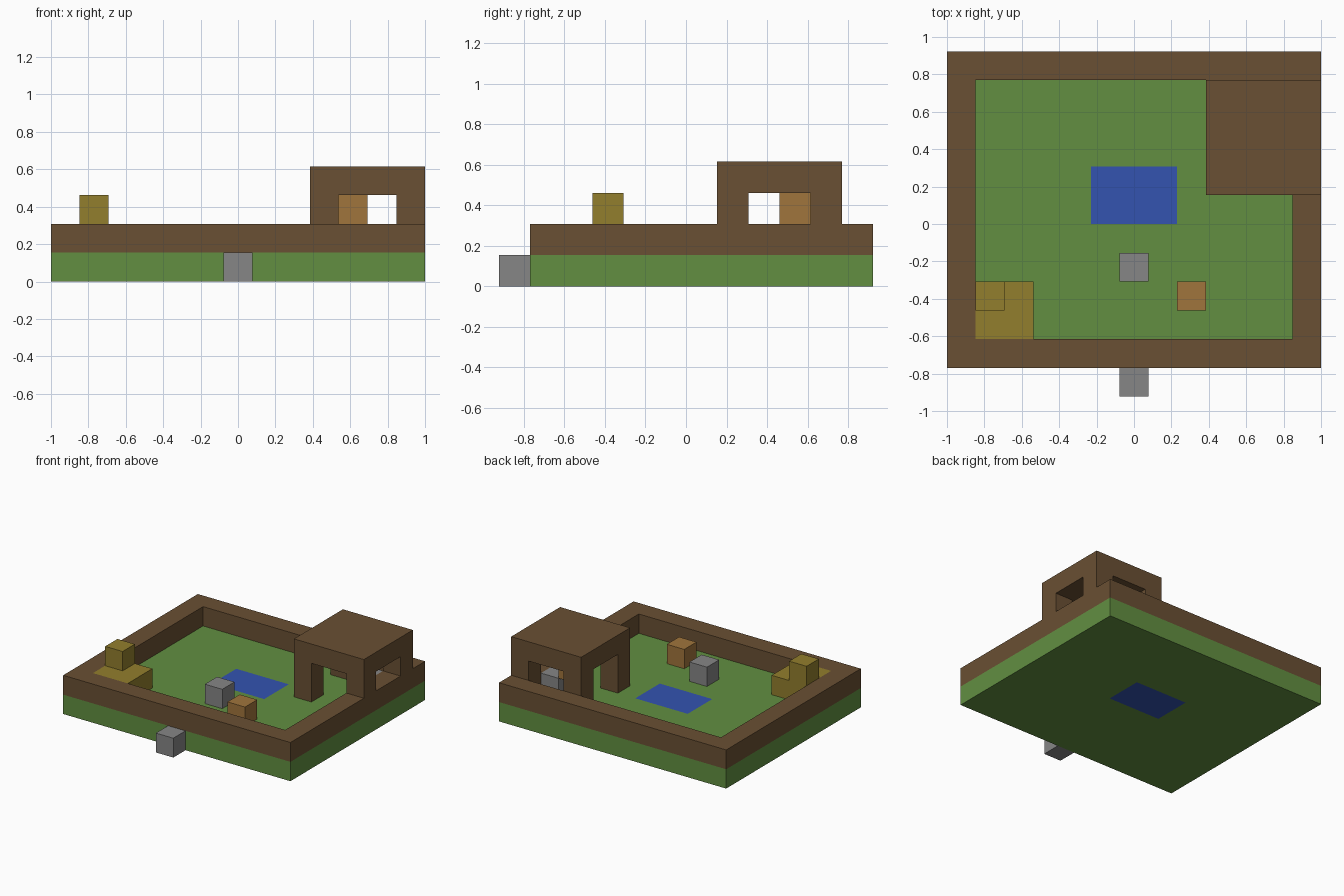
import bpy
import bmesh
from itertools import product
from mathutils import Vector

if "Cube" in bpy.data.objects:
    bpy.data.objects.remove(bpy.data.objects["Cube"], do_unlink=True)

# The whole scene sits on a block grid, 13 wide and 12 deep
U = 2 / 13
ORIGIN = Vector((6.5, 6, 0))


def material(name, r, g, b):
    m = bpy.data.materials.new(name)
    m.use_nodes = True
    m.diffuse_color = (r, g, b, 1)
    m.node_tree.nodes["Principled BSDF"].inputs["Base Color"].default_value = (r, g, b, 1)
    return m


GRASS = material("grass green", 0.122, 0.275, 0.053)
WATER = material("water blue", 0.033, 0.087, 0.434)
EARTH = material("earth brown", 0.144, 0.080, 0.033)
STONE = material("stone grey", 0.238, 0.238, 0.238)
CLAY = material("clay orange", 0.352, 0.178, 0.045)
STRAW = material("straw yellow", 0.288, 0.209, 0.026)


def block(lo, hi):
    """Set of grid cells from corner lo up to corner hi."""
    return set(product(*(range(a, b) for a, b in zip(lo, hi))))


def build(name, cells, *mats, rule=None):
    """Skin a set of cells with outer faces only."""
    bm = bmesh.new()
    for cell in cells:
        for axis, side in product(range(3), (0, 1)):
            near = list(cell)
            near[axis] += 2 * side - 1
            if tuple(near) in cells:
                continue
            u, v = (axis + 1) % 3, (axis + 2) % 3
            corners = []
            for du, dv in ((0, 0), (1, 0), (1, 1), (0, 1)):
                p = Vector(cell)
                p[axis] += side
                p[u] += du
                p[v] += dv
                corners.append(bm.verts.new((p - ORIGIN) * U))
            face = bm.faces.new(corners if side else corners[::-1])
            if rule:
                face.material_index = rule(cell, axis)
    bmesh.ops.remove_doubles(bm, verts=bm.verts, dist=U / 100)
    mesh = bpy.data.meshes.new(name)
    bm.to_mesh(mesh)
    bm.free()
    for m in mats:
        mesh.materials.append(m)
    bpy.context.collection.objects.link(bpy.data.objects.new(name, mesh))


# Lawn with the pond running through its full thickness
pond = block((5, 6, 0), (8, 8, 1))
build("ground", block((0, 1, 0), (13, 12, 1)), GRASS, WATER,
      rule=lambda cell, axis: int(cell in pond and axis == 2))

# Boundary wall
wall = block((0, 1, 1), (13, 12, 2)) - block((1, 2, 1), (12, 11, 2))
build("boundary_wall", wall, EARTH)

# Hut: a slab roof on four corner pillars
hut = block((9, 7, 3), (13, 11, 4))
for x, y in product((9, 12), (7, 10)):
    hut |= block((x, y, 1), (x + 1, y + 1, 3))
build("hut", hut - wall, EARTH)

# Stepped heap in the corner
build("straw_heap", block((1, 2, 1), (3, 4, 2)) | {(1, 3, 2)}, STRAW)

# Loose single blocks
for name, cell, mat in (
    ("front_step", (6, 0, 0), STONE),
    ("yard_stone", (6, 4, 1), STONE),
    ("hut_stone", (11, 9, 1), STONE),
    ("yard_clay_block", (8, 3, 1), CLAY),
    ("hut_clay_block", (10, 9, 2), CLAY),
):
    build(name, {cell}, mat)
